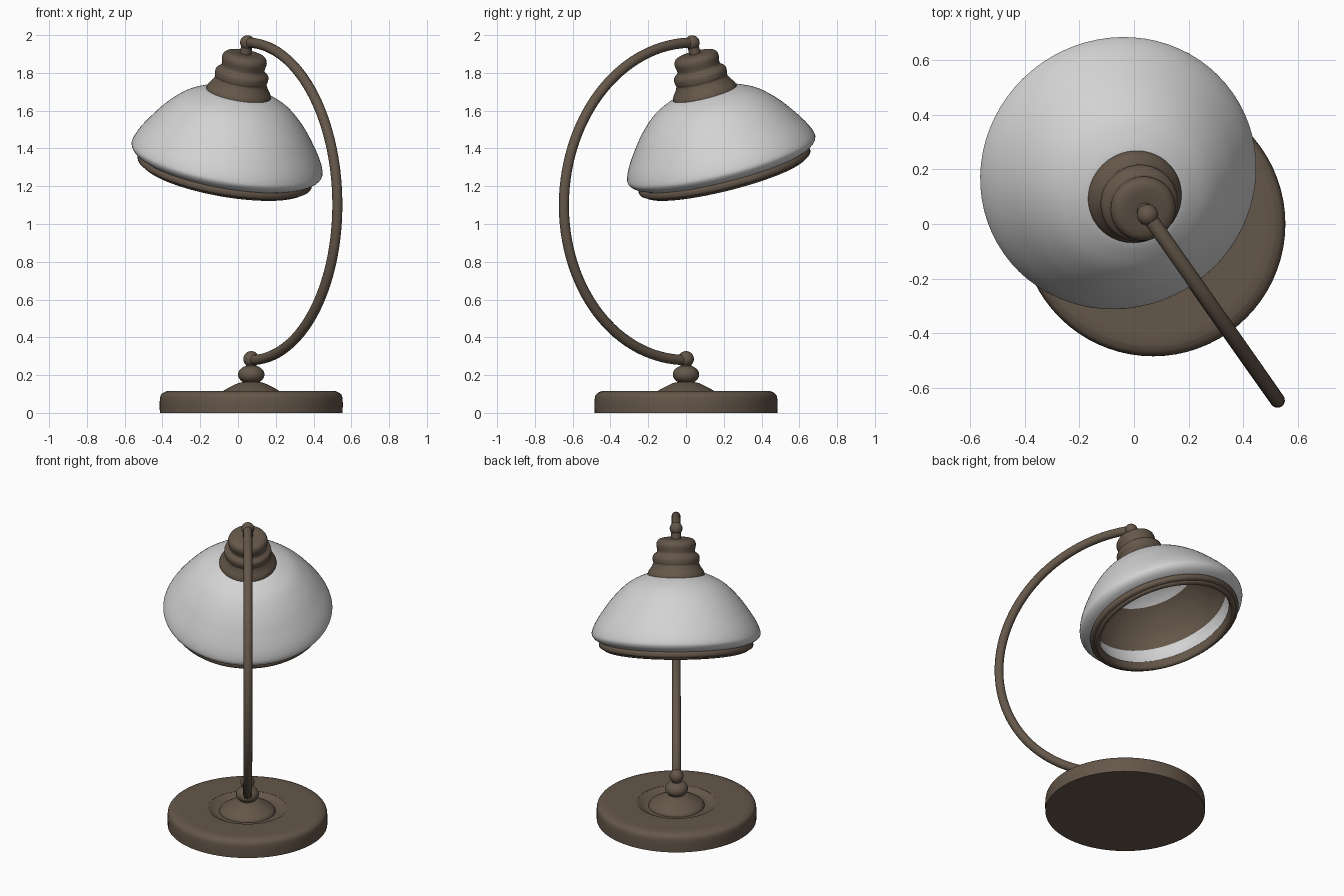
import bpy, bmesh, math
from mathutils import Vector, Matrix

old = bpy.data.objects.get("Cube")
if old:
    bpy.data.objects.remove(old, do_unlink=True)


def material(name, rgb):
    mat = bpy.data.materials.new(name)
    mat.use_nodes = True
    mat.diffuse_color = (*rgb, 1)
    mat.node_tree.nodes["Principled BSDF"].inputs["Base Color"].default_value = (*rgb, 1)
    return mat


BRONZE = material("aged bronze", (0.13, 0.095, 0.068))
GLASS = material("white glass", (0.65, 0.65, 0.65))


def smooth_profile(points, steps=4):
    """Catmull-Rom curve through (radius, height) points; repeated points make corners."""
    pts = [Vector(p) for p in points]
    pts = [pts[0]] + pts + [pts[-1]]
    out = []
    for a, b, c, d in zip(pts, pts[1:], pts[2:], pts[3:]):
        if (b - c).length < 1e-6:
            continue
        for i in range(steps):
            t = i / steps
            out.append(0.5 * (2 * b + (c - a) * t + (2 * a - 5 * b + 4 * c - d) * t * t
                              + (3 * b - a - 3 * c + d) * t ** 3))
    return out + [pts[-1]]


def finish(bm, name, matrix, mats):
    mesh = bpy.data.meshes.new(name)
    bm.to_mesh(mesh)
    bm.free()
    obj = bpy.data.objects.new(name, mesh)
    bpy.context.collection.objects.link(obj)
    obj.matrix_world = matrix
    for mat in mats:
        mesh.materials.append(mat)
    bpy.context.view_layer.objects.active = obj
    bpy.ops.object.select_all(action='DESELECT')
    obj.select_set(True)
    bpy.ops.object.shade_smooth_by_angle(angle=math.radians(40))
    return obj


def lathe(name, points, matrix, mats, rule=None, segments=72):
    """Spin a profile round the local z axis."""
    bm = bmesh.new()
    verts = [bm.verts.new((max(r, 0), 0, z)) for r, z in smooth_profile(points)]
    edges = [bm.edges.new(pair) for pair in zip(verts, verts[1:])]
    bmesh.ops.spin(bm, geom=verts + edges, axis=(0, 0, 1), cent=(0, 0, 0),
                   angle=math.tau, steps=segments, use_duplicate=False)
    bmesh.ops.remove_doubles(bm, verts=bm.verts, dist=1e-4)
    bmesh.ops.recalc_face_normals(bm, faces=bm.faces)
    if rule:
        for f in bm.faces:
            f.material_index = rule(f)
    return finish(bm, name, matrix, mats)


def ball(name, radius, matrix, squash=1):
    bm = bmesh.new()
    bmesh.ops.create_uvsphere(bm, u_segments=32, v_segments=20, radius=radius)
    bmesh.ops.scale(bm, verts=bm.verts, vec=(1, 1, squash))
    return finish(bm, name, matrix, [BRONZE])


# Arm plane direction, foot and pivot of the lamp
LEAN = Vector((0.575, -0.818, 0)).normalized()
FOOT = Vector((0.07, 0, 0))
PIVOT = Vector((0.05, 0.033, 1.96))
foot = Matrix.Translation(FOOT)
tilt = Matrix.Translation(PIVOT) @ Matrix.Rotation(
    math.radians(17), 4, Vector((0, 0, 1)).cross(LEAN))

# Base: disc with a rounded rim, a sunken ring and a central dome
lathe("base", [(0, 0), (0.484, 0), (0.484, 0), (0.484, 0.07), (0.474, 0.1), (0.447, 0.115),
               (0.447, 0.115), (0.26, 0.115), (0.235, 0.11), (0.2, 0.093), (0.17, 0.09),
               (0.17, 0.09), (0.16, 0.108), (0.12, 0.133), (0.07, 0.157), (0.04, 0.165),
               (0.035, 0.18), (0, 0.18)], foot, [BRONZE])
ball("base_bead", 0.07, foot @ Matrix.Translation((0, 0, 0.203)), 0.72)
lathe("base_neck", [(0.035, 0.23), (0.028, 0.25), (0.035, 0.27)], foot, [BRONZE])
ball("lower_joint", 0.042, foot @ Matrix.Translation((0, 0, 0.285)))
ball("upper_joint", 0.039, Matrix.Translation(PIVOT))

# Arm: half-round tube between the two joints
curve = bpy.data.curves.new("arm", 'CURVE')
curve.dimensions = '3D'
curve.bevel_depth = 0.027
curve.bevel_resolution = 6
curve.use_fill_caps = True
spline = curve.splines.new('POLY')
count = 64
spline.points.add(count)
start = FOOT + Vector((0, 0, 0.28))
for i, p in enumerate(spline.points):
    a = math.pi * i / count
    pos = start.lerp(PIVOT, (1 - math.cos(a)) / 2) + LEAN * 0.81 * math.sin(a)
    p.co = (*pos, 1)
for s in (curve,):
    s.materials.append(BRONZE)
arm = bpy.data.objects.new("arm", curve)
bpy.context.collection.objects.link(arm)
bpy.context.view_layer.objects.active = arm
bpy.ops.object.select_all(action='DESELECT')
arm.select_set(True)
bpy.ops.object.convert(target='MESH')
bpy.ops.object.shade_smooth_by_angle(angle=math.radians(40))

# Stepped cap that holds the shade
lathe("shade_cap", [(0, -0.02), (0.03, -0.02), (0.03, -0.02), (0.03, -0.06), (0.03, -0.06),
                    (0.08, -0.06), (0.108, -0.07), (0.12, -0.095), (0.115, -0.13),
                    (0.118, -0.145), (0.14, -0.165), (0.142, -0.195), (0.138, -0.21),
                    (0.15, -0.235), (0.168, -0.262), (0.174, -0.285), (0.168, -0.295),
                    (0.15, -0.297), (0, -0.297)], tilt, [BRONZE])


# Glass shade with a bronze band round the inside
def lining(face):
    c = face.calc_center_median()
    inward = face.normal.x * c.x + face.normal.y * c.y < 0
    return 1 if inward and -0.6 < c.z < -0.37 else 0


outer = [(0.15, -0.275), (0.2, -0.288), (0.29, -0.335), (0.375, -0.415), (0.44, -0.5),
         (0.488, -0.575), (0.511, -0.63), (0.508, -0.657), (0.485, -0.68), (0.44, -0.698)]
inner = [(0.42, -0.69), (0.425, -0.65), (0.42, -0.6), (0.4, -0.52), (0.345, -0.43),
         (0.275, -0.362), (0.2, -0.318), (0.14, -0.3)]
lathe("glass_shade", outer + inner, tilt, [GLASS, BRONZE], lining)

# Beaded ring under the shade
lathe("shade_ring", [(0.43, -0.685), (0.455, -0.688), (0.467, -0.703), (0.466, -0.722),
                     (0.452, -0.731), (0.446, -0.731), (0.44, -0.74), (0.425, -0.745),
                     (0.412, -0.735), (0.41, -0.71), (0.415, -0.69), (0.43, -0.685)],
      tilt, [BRONZE])
